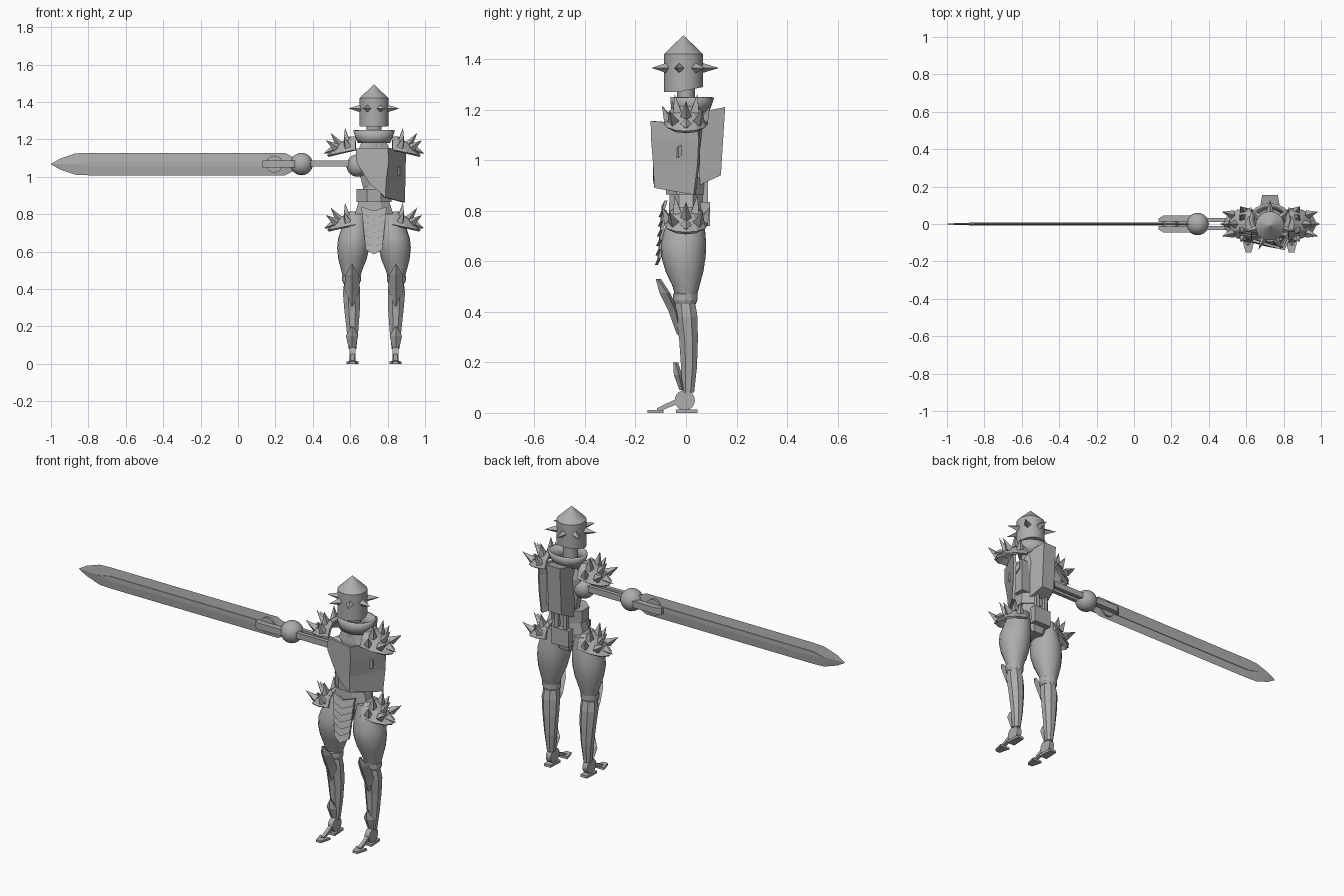
import bpy, bmesh, math
from mathutils import Vector, Matrix

if "Cube" in bpy.data.objects:
    bpy.data.objects.remove(bpy.data.objects["Cube"])

CX = 0.727          # body centre line; all parts use x relative to it
steel = bpy.data.materials.new("steel_grey")
steel.diffuse_color = (0.42, 0.42, 0.42, 1)
steel.use_nodes = True
steel.node_tree.nodes["Principled BSDF"].inputs["Base Color"].default_value = steel.diffuse_color


def finish(name, bm, mirror=False, smooth=False, thick=0):
    bmesh.ops.recalc_face_normals(bm, faces=bm.faces)
    me = bpy.data.meshes.new(name)
    bm.to_mesh(me)
    bm.free()
    ob = bpy.data.objects.new(name, me)
    bpy.context.collection.objects.link(ob)
    ob.location.x = CX
    me.materials.append(steel)
    if thick:
        m = ob.modifiers.new("thickness", 'SOLIDIFY')
        m.thickness, m.offset = thick, -1
    if mirror:
        ob.modifiers.new("mirror", 'MIRROR').use_axis = (True, False, False)
    if smooth:
        bpy.ops.object.select_all(action='DESELECT')
        ob.select_set(True)
        bpy.context.view_layer.objects.active = ob
        bpy.ops.object.shade_smooth_by_angle(angle=math.radians(35))
    return ob


def skin(bm, rings, closed=True, caps=True):
    """Join rings of points with quads."""
    vs = [[bm.verts.new(p) for p in r] for r in rings]
    n = len(vs[0])
    for a, b in zip(vs, vs[1:]):
        for i in range(n if closed else n - 1):
            j = (i + 1) % n
            bm.faces.new((a[i], a[j], b[j], b[i]))
    if caps:
        bm.faces.new(vs[0])
        bm.faces.new(vs[-1])


def loft(name, rows, n=8, turn=0.0, caps=True, **kw):
    """Stacked ellipses, rows = (z, x, y, rx, ry)."""
    bm = bmesh.new()
    skin(bm, [[(x + rx * math.cos(turn + i * math.tau / n), y + ry * math.sin(turn + i * math.tau / n), z)
               for i in range(n)] for z, x, y, rx, ry in rows], caps=caps)
    return finish(name, bm, **kw)


def prism(name, pts, d, **kw):
    """Flat outline pushed along vector d."""
    bm = bmesh.new()
    skin(bm, [pts, [tuple(Vector(p) + Vector(d)) for p in pts]])
    return finish(name, bm, **kw)


def box(name, x, y, z, **kw):
    return prism(name, [(x[0], y[0], z[0]), (x[1], y[0], z[0]), (x[1], y[1], z[0]), (x[0], y[1], z[0])],
                 (0, 0, z[1] - z[0]), **kw)


def ball(name, c, r, **kw):
    bm = bmesh.new()
    bmesh.ops.create_uvsphere(bm, u_segments=24, v_segments=14, radius=r, matrix=Matrix.Translation(c))
    return finish(name, bm, smooth=True, **kw)


def spikes(name, pairs, r, **kw):
    """Four-sided spikes from base to tip."""
    bm = bmesh.new()
    for a, b in pairs:
        a, b = Vector(a), Vector(b)
        d = b - a
        m = Matrix.Translation((a + b) / 2) @ d.to_track_quat('Z', 'Y').to_matrix().to_4x4()
        bmesh.ops.create_cone(bm, cap_ends=True, segments=4, radius1=r, radius2=0, depth=d.length, matrix=m)
    return finish(name, bm, **kw)


# Helmet: drum with slanted hem, pointed cap and ring of spikes
bm = bmesh.new()
ring = [(0.077 * math.cos(i * math.tau / 32), -0.01 + 0.077 * math.sin(i * math.tau / 32)) for i in range(32)]
skin(bm, [[(x, y, 1.28 + 0.2 * max(-0.02 + y, -0.05)) for x, y in ring], [(x, y, 1.42) for x, y in ring],
          [(x * 0.02, -0.01 + (y + 0.01) * 0.02, 1.493) for x, y in ring]])
finish("helmet", bm, smooth=True)
prs = []
for k in range(7):
    a = (k + 0.5) * math.tau / 7
    d = Vector((math.sin(a), -math.cos(a), 0))
    o = Vector((0, -0.01, 1.365))
    prs.append((o + d * 0.068, o + d * 0.14))
spikes("helmet_spikes", prs, 0.022)

# Neck and flared collar
loft("neck", [(1.15, 0, 0, .04, .035), (1.3, 0, 0, .04, .035)], 12, smooth=True)
loft("collar", [(1.185, 0, .015, .075, .06), (1.215, 0, .02, .088, .068), (1.25, 0, .025, .1, .075)],
     16, caps=False, thick=.012, smooth=True)

# Torso core, stomach and waist
loft("chest", [(0.93, 0, .02, .06, .045), (1.02, 0, .02, .085, .055), (1.12, 0, .02, .1, .06),
               (1.19, 0, .02, .07, .05)], 8, math.pi / 8)
loft("stomach", [(.84, 0, 0, .055, .05), (.95, 0, .01, .06, .045)], 12, smooth=True)
loft("waist_guard", [(.865, 0, -.005, .1, .08), (.935, 0, -.005, .1, .085)], 8, math.pi / 8)
loft("pelvis", [(.7, 0, 0, .07, .06), (.77, 0, 0, .12, .075), (.865, 0, 0, .09, .07)], 8, math.pi / 8)
box("side_block", (.05, .115), (-.01, .055), (.93, 1.12))

# Folded shield in front of the chest, crease near the middle
bm = bmesh.new()
skin(bm, [[(-.095, -.095, 1.15), (-.095, -.1, 1.08), (-.02, -.12, .96), (.03, -.13, .92)],
          [(.075, -.14, 1.155), (.078, -.138, 1.08), (.065, -.13, .98), (.06, -.125, .89)],
          [(.17, .045, 1.14), (.17, .05, 1.08), (.168, .045, .98), (.165, .03, .863)]],
     closed=False, caps=False)
finish("shield", bm, thick=.015)
prism("shield_forearm", [(.1, -.05, 1.01), (.14, -.03, 1.01), (.14, -.03, 1.05), (.1, -.05, 1.05)], (-.02, .07, .06))

# Backpack with lower links and tail block
bm = bmesh.new()
skin(bm, [[(-.06, .05, .9), (.06, .05, .9), (.04, .138, .94), (-.04, .138, .94)],
          [(-.06, .05, 1.19), (.06, .05, 1.19), (.042, .155, 1.21), (-.042, .155, 1.21)]])
finish("backpack", bm)
box("back_link", (.018, .038), (.065, .088), (.8, .93), mirror=True)
box("tail_block", (-.055, .055), (.05, .095), (.74, .835))

# Spiked shoulder and hip guards, same shape at two heights
for label, dz in (("shoulder", 0), ("hip", -.4)):
    bm = bmesh.new()
    rings = []
    for rx, ry, z, sag in ((.03, .045, 1.215, 0), (.085, .07, 1.19, .012), (.15, .088, 1.145, .03)):
        row = []
        for i in range(7):
            a = math.radians(-90 + 30 * i)
            row.append((.1 + rx * math.cos(a), ry * math.sin(a), z + dz - sag * math.cos(a)))
        rings.append(row)
    skin(bm, rings, closed=False, caps=False)
    bm.faces.new([v for v in bm.verts if abs(v.co.z - 1.215 - dz) < 1e-4])
    finish(label + "_guard", bm, mirror=True, thick=.012)
    prs = []
    for s in (-1, 1):
        prs += [((.145, .035 * s, 1.19 + dz), (.155, .045 * s, 1.262 + dz)),
                ((.20, .05 * s, 1.155 + dz), (.257, .065 * s, 1.195 + dz)),
                ((.14, .07 * s, 1.16 + dz), (.16, .095 * s, 1.215 + dz))]
    prs += [((.215, 0, 1.145 + dz), (.268, 0, 1.125 + dz)), ((.18, 0, 1.165 + dz), (.232, 0, 1.235 + dz))]
    spikes(label + "_spikes", prs, .024, mirror=True)

# Layered chevron plates over the groin
for k in range(6):
    z, w, y = .84 - .038 * k, .068 - .004 * k, -.085 - .003 * k
    prism("groin_plate", [(-w, y, z), (0, y - .012, z - .022), (w, y, z), (w * .93, y - .012, z - .04),
                          (0, y - .024, z - .065), (-w * .93, y - .012, z - .04)], (0, .012, 0))

# Legs: smooth thighs, knee rings, faceted shins
loft("thigh", [(.46, .12, 0, .045, .042), (.5, .119, 0, .056, .053), (.56, .115, -.006, .076, .075),
               (.62, .111, -.01, .086, .088), (.67, .108, -.01, .084, .09), (.73, .1, -.005, .072, .08),
               (.8, .09, 0, .055, .065)], 20, mirror=True, smooth=True)
loft("knee_ring", [(.43, .12, -.003, .044, .042), (.445, .12, -.003, .05, .048), (.47, .12, -.003, .05, .048),
                   (.48, .12, -.003, .042, .04)], 12, mirror=True)
loft("shin", [(.08, .115, .008, .022, .026), (.18, .115, .012, .034, .034), (.29, .117, .01, .045, .04),
              (.38, .12, .003, .05, .046), (.44, .12, -.003, .042, .042)], 8, math.pi / 8, mirror=True)


def guard(name, rows):
    """Ridged plate, rows = (z, edge y, half width, ridge)."""
    bm = bmesh.new()
    skin(bm, [[(.117 - w, y, z), (.117, y - d, z), (.117 + w, y, z), (.117, y + .012, z)] for z, y, w, d in rows])
    finish(name, bm, mirror=True)


guard("knee_guard", [(.53, -.112, .004, .008), (.475, -.075, .036, .03), (.4, -.04, .042, .028), (.31, -.024, .01, .012)])
guard("ankle_guard", [(.2, -.043, .004, .008), (.15, -.028, .033, .02), (.09, -.014, .02, .012)])

# Feet: ankle disc, heel plate, toe plate and link
prism("ankle_disc", [(.1, -.005 + .04 * math.cos(i * math.tau / 20), .05 + .04 * math.sin(i * math.tau / 20))
                     for i in range(20)], (.03, 0, 0), mirror=True)
prism("heel_plate", [(.09, -.04, 0), (.14, -.04, 0), (.135, .045, 0), (.095, .045, 0)], (0, 0, .014), mirror=True)
prism("toe_plate", [(.1, -.152, 0), (.13, -.152, 0), (.147, -.09, 0), (.083, -.09, 0)], (0, 0, .012), mirror=True)
prism("toe_link", [(.105, -.03, .06), (.105, -.02, .04), (.105, -.11, .005), (.105, -.115, .018)],
      (.02, 0, 0), mirror=True)

# Outstretched sword arm: ball joints, paired rods, forearm prongs, hand disc
AZ = 1.068
ball("shoulder_ball", (-.087, 0, 1.06), .06)
ball("elbow_ball", (-.387, 0, AZ), .06)
for s in (-1, 1):
    box("upper_arm_rod", (-.36, -.1), sorted((.01 * s, .032 * s)), (AZ - .014, AZ + .02))
    prism("forearm_rod", [(-.4, .012 * s, AZ - .018), (-.4, .045 * s, AZ - .018), (-.57, .045 * s, AZ - .018),
                          (-.595, .03 * s, AZ - .018), (-.595, .012 * s, AZ - .018)], (0, 0, .036))
prism("hand_disc", [(-.533 + .045 * math.cos(i * math.tau / 24), -.014, AZ + .045 * math.sin(i * math.tau / 24))
                    for i in range(24)], (0, .028, 0))

# Sword: diamond-section blade with a raised centre rib
bm = bmesh.new()
skin(bm, [[(x - CX, 0, AZ + h), (x - CX, -t, AZ), (x - CX, 0, AZ - h), (x - CX, t, AZ)]
          for x, h, t in ((-1, .001, .001), (-.95, .03, .005), (-.87, .057, .007), (-.8, .06, .007),
                          (.25, .06, .007), (.3, .035, .007))])
finish("sword_blade", bm)
prism("blade_rib", [(-.87 - CX, -.009, AZ), (-.8 - CX, -.009, AZ + .013), (.2 - CX, -.009, AZ + .013),
                    (.2 - CX, -.009, AZ - .013), (-.8 - CX, -.009, AZ - .013)], (0, .018, 0))
